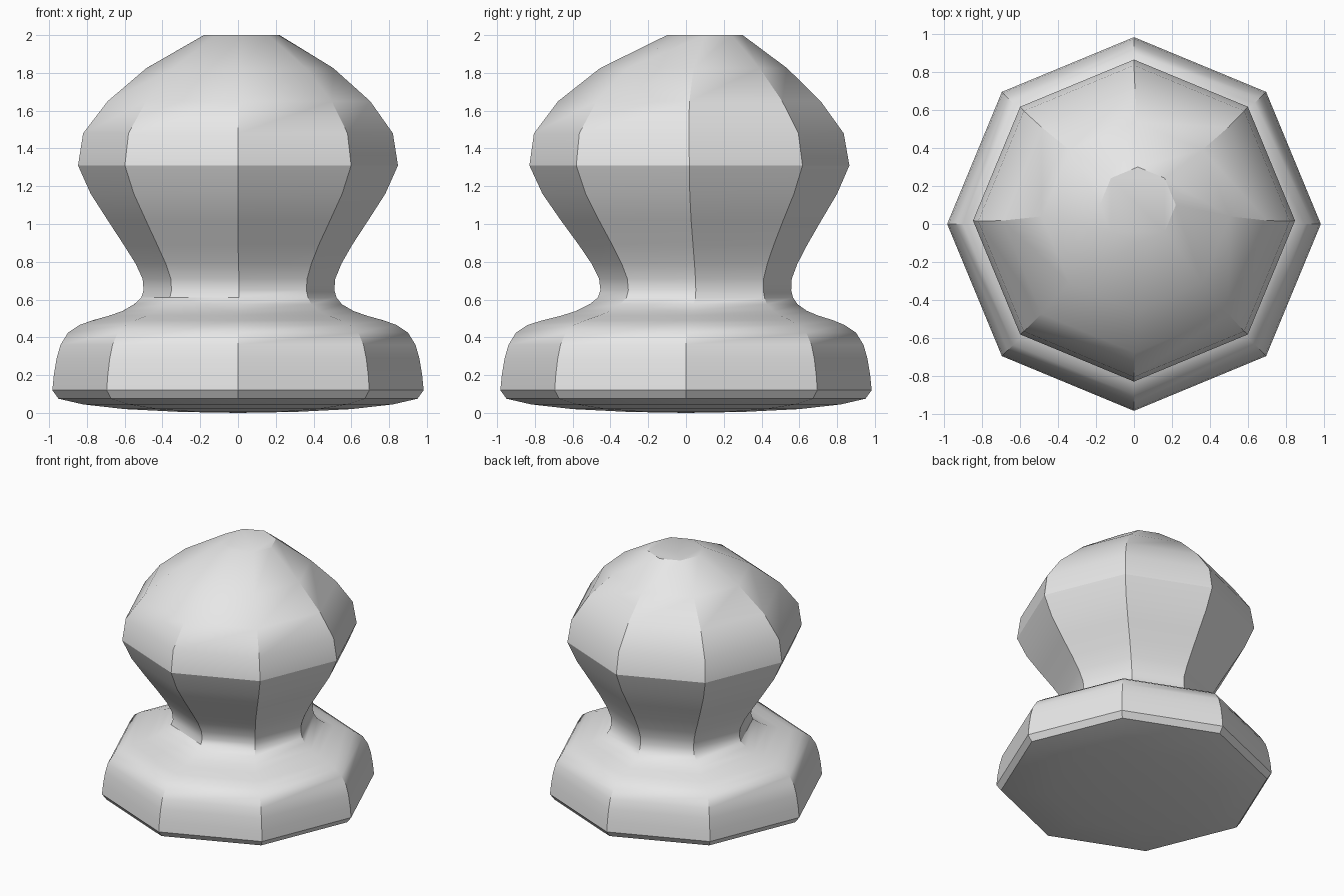
import bpy, bmesh, math

if "Cube" in bpy.data.objects:
    bpy.data.objects.remove(bpy.data.objects["Cube"])

SIDES = 8
# Cross-sections from bottom to top: height, radius, centre x, centre y
SECTIONS = [
    (0.005, 0.30, 0, 0), (0.02, 0.60, 0, 0), (0.045, 0.82, 0, 0),
    (0.075, 0.95, 0, 0), (0.12, 0.983, 0, 0),
    (0.20, 0.975, 0, 0), (0.29, 0.96, 0, 0), (0.36, 0.94, 0, 0),
    (0.425, 0.90, 0, 0), (0.465, 0.84, 0, 0), (0.49, 0.77, 0, 0.01),
    (0.515, 0.68, 0, 0.02), (0.54, 0.61, 0, 0.03), (0.575, 0.55, 0, 0.04),
    (0.61, 0.517, 0.005, 0.05), (0.65, 0.505, 0.005, 0.052),
    (0.71, 0.51, 0.005, 0.05), (0.79, 0.545, 0.003, 0.045),
    (0.89, 0.605, 0, 0.037), (1.02, 0.69, 0, 0.027),
    (1.16, 0.78, 0, 0.02), (1.31, 0.847, 0, 0.018),
    (1.48, 0.82, 0, 0.015), (1.65, 0.695, 0.005, 0.018),
    (1.825, 0.495, 0.01, 0.04), (2.0, 0.20, 0.02, 0.10),
]

grey = bpy.data.materials.new("light_grey")
grey.diffuse_color = (0.8, 0.8, 0.8, 1)
grey.use_nodes = True
grey.node_tree.nodes["Principled BSDF"].inputs["Base Color"].default_value = grey.diffuse_color

# Octagonal knob lofted through the sections
bm = bmesh.new()
rings = []
for z, r, cx, cy in SECTIONS:
    rings.append([bm.verts.new((cx + r * math.cos(math.tau * i / SIDES),
                                cy + r * math.sin(math.tau * i / SIDES), z))
                  for i in range(SIDES)])
for low, high in zip(rings, rings[1:]):
    for i in range(SIDES):
        j = (i + 1) % SIDES
        bm.faces.new((low[i], low[j], high[j], high[i]))

# Flat top cap and shallow domed underside
bm.faces.new(rings[-1])
centre = bm.verts.new((0, 0, 0))
for i in range(SIDES):
    bm.faces.new((centre, rings[0][(i + 1) % SIDES], rings[0][i]))

mesh = bpy.data.meshes.new("knob")
bm.to_mesh(mesh)
bm.free()
mesh.materials.append(grey)
knob = bpy.data.objects.new("knob", mesh)
bpy.context.collection.objects.link(knob)
bpy.context.view_layer.objects.active = knob
knob.select_set(True)
bpy.ops.object.shade_smooth_by_angle(angle=math.radians(30))
